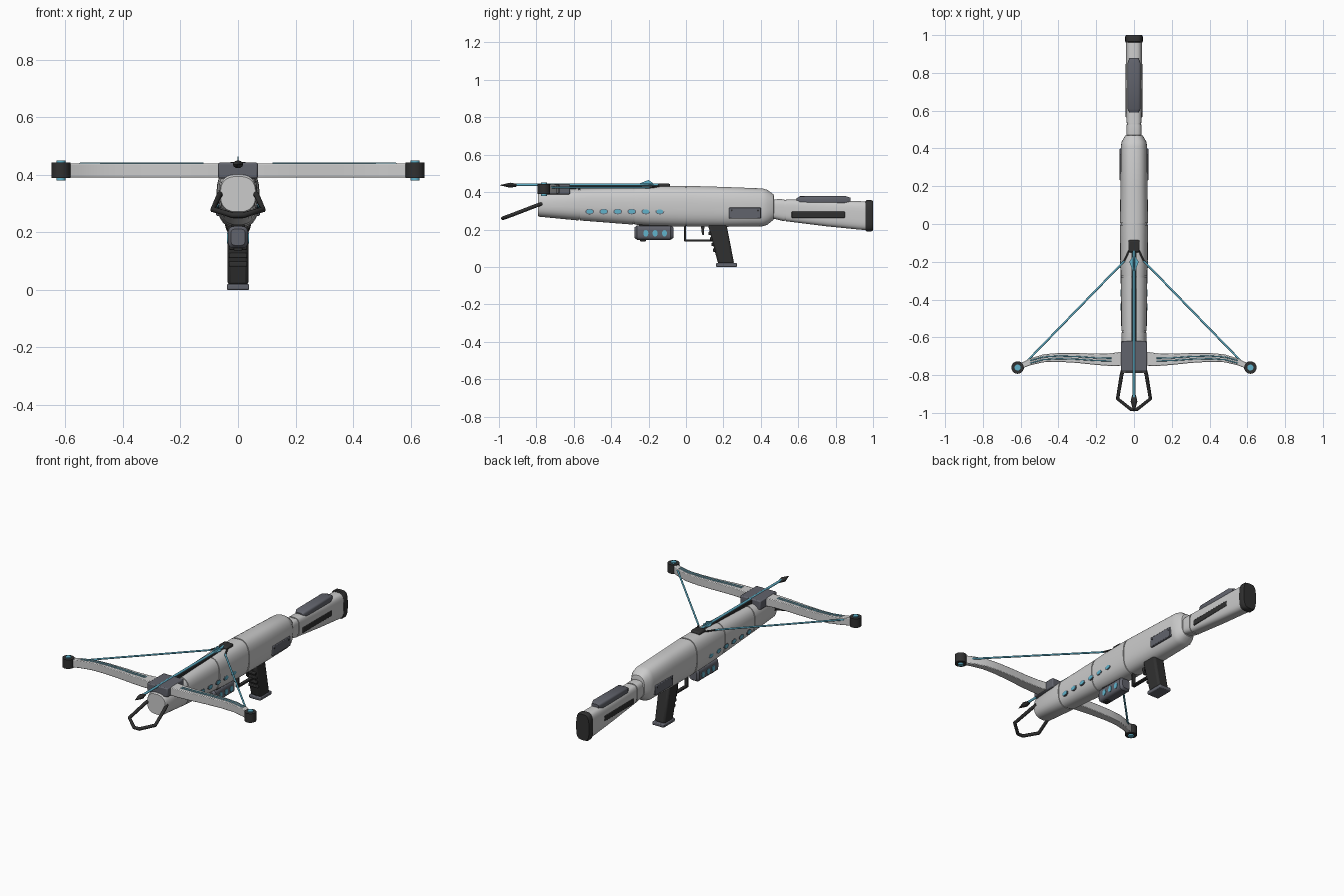
import bpy, bmesh, math
from mathutils import Vector

if "Cube" in bpy.data.objects:
    bpy.data.objects.remove(bpy.data.objects["Cube"])


def material(name, c):
    m = bpy.data.materials.new(name)
    m.diffuse_color = (*c, 1)
    m.use_nodes = True
    m.node_tree.nodes["Principled BSDF"].inputs["Base Color"].default_value = m.diffuse_color
    return m


LIGHT = material("light_shell", (0.62, 0.62, 0.63))
MID = material("slate", (0.12, 0.125, 0.15))
DARK = material("black_rubber", (0.03, 0.03, 0.03))
BLUE = material("blue_glow", (0.12, 0.45, 0.6))


def finish(name, bm, mat, bevel=0.0, angle=35):
    bmesh.ops.recalc_face_normals(bm, faces=bm.faces)
    me = bpy.data.meshes.new(name)
    bm.to_mesh(me)
    bm.free()
    me.shade_smooth()
    me.set_sharp_from_angle(angle=math.radians(angle))
    ob = bpy.data.objects.new(name, me)
    bpy.context.collection.objects.link(ob)
    me.materials.append(mat)
    if bevel:
        b = ob.modifiers.new("bevel", 'BEVEL')
        b.width, b.segments, b.limit_method = bevel, 2, 'ANGLE'
    return ob


def loft(name, sections, mat, n=2.6, seg=32, bevel=0.0):
    """Rounded sections (y, half width, z low, z high) joined along y."""
    bm = bmesh.new()
    rings = []
    for y, hw, z0, z1 in sections:
        ring = []
        for i in range(seg):
            t = 2 * math.pi * (i + 0.5) / seg
            c, s = math.cos(t), math.sin(t)
            x = math.copysign(abs(c) ** (2 / n), c) * hw
            z = (z0 + z1) / 2 + math.copysign(abs(s) ** (2 / n), s) * (z1 - z0) / 2
            ring.append(bm.verts.new((x, y, z)))
        rings.append(ring)
    for a, b in zip(rings, rings[1:]):
        for i in range(seg):
            j = (i + 1) % seg
            bm.faces.new((a[i], a[j], b[j], b[i]))
    bm.faces.new(rings[0])
    bm.faces.new(rings[-1])
    return finish(name, bm, mat, bevel)


def prism(name, pts, axis, lo, hi, mat, bevel=0.0):
    """Outline extruded along x (points are y,z) or z (points are x,y)."""
    bm = bmesh.new()
    at = (lambda p, d: (d, *p)) if axis == 'x' else (lambda p, d: (*p, d))
    a = [bm.verts.new(at(p, lo)) for p in pts]
    b = [bm.verts.new(at(p, hi)) for p in pts]
    bm.faces.new(a)
    bm.faces.new(b)
    for i in range(len(pts)):
        j = (i + 1) % len(pts)
        bm.faces.new((a[i], a[j], b[j], b[i]))
    return finish(name, bm, mat, bevel)


def box(name, x, y, z, mat, bevel=0.004):
    return prism(name, [(x[0], y[0]), (x[1], y[0]), (x[1], y[1]), (x[0], y[1])], 'z', *z, mat, bevel)


def cone(name, a, b, r1, r2, mat, seg=24, scale=(1, 1, 1)):
    a, b = Vector(a), Vector(b)
    bm = bmesh.new()
    bmesh.ops.create_cone(bm, cap_ends=True, segments=seg, radius1=r1, radius2=r2, depth=(b - a).length)
    bmesh.ops.rotate(bm, verts=bm.verts, matrix=(b - a).to_track_quat('Z', 'Y').to_matrix())
    bmesh.ops.scale(bm, verts=bm.verts, vec=scale)
    bmesh.ops.translate(bm, verts=bm.verts, vec=(a + b) / 2)
    return finish(name, bm, mat)


def tube(name, pts, r, mat):
    cu = bpy.data.curves.new(name, 'CURVE')
    cu.dimensions, cu.bevel_depth, cu.bevel_resolution, cu.use_fill_caps = '3D', r, 2, True
    sp = cu.splines.new('POLY')
    sp.points.add(len(pts) - 1)
    for p, q in zip(sp.points, pts):
        p.co = (*q, 1)
    cu.materials.append(mat)
    ob = bpy.data.objects.new(name, cu)
    bpy.context.collection.objects.link(ob)
    bpy.ops.object.select_all(action='DESELECT')
    ob.select_set(True)
    bpy.context.view_layer.objects.active = ob
    bpy.ops.object.convert(target='MESH')


def groove(y, hw, z0, z1):
    d = 0.004
    return [(y - d, hw, z0, z1), (y - d, hw - d, z0 + d, z1 - d),
            (y + d, hw - d, z0 + d, z1 - d), (y + d, hw, z0, z1)]


# Main body with panel seams, and stock
loft("body", [(-0.79, 0.061, 0.272, 0.395), (-0.783, 0.064, 0.268, 0.402)]
     + groove(-0.57, 0.067, 0.248, 0.42) + groove(-0.28, 0.07, 0.226, 0.43)
     + [(-0.2, 0.073, 0.22, 0.434)] + groove(0.0, 0.075, 0.215, 0.434)
     + [(0.2, 0.072, 0.214, 0.428), (0.41, 0.07, 0.217, 0.42), (0.435, 0.066, 0.225, 0.412),
        (0.468, 0.047, 0.252, 0.388), (0.47, 0.04, 0.26, 0.38)], LIGHT)
loft("stock", [(0.46, 0.04, 0.26, 0.36), (0.5, 0.041, 0.25, 0.363)]
     + groove(0.53, 0.041, 0.244, 0.361)
     + [(0.75, 0.042, 0.217, 0.355), (0.92, 0.043, 0.2, 0.352), (0.97, 0.043, 0.196, 0.35)], LIGHT, 3.5)
loft("butt_pad", [(0.96, 0.044, 0.194, 0.352), (0.966, 0.047, 0.19, 0.357),
                  (0.99, 0.047, 0.19, 0.357), (1.0, 0.043, 0.195, 0.352)], DARK, 3.5)
loft("cheek_rest", [(0.59, 0.024, 0.342, 0.366), (0.61, 0.035, 0.335, 0.378),
                    (0.85, 0.035, 0.335, 0.38), (0.88, 0.024, 0.342, 0.37)], MID, 4)

# Bow mount, bolt rail and latch
box("bow_mount", (-0.069, 0.069), (-0.78, -0.62), (0.388, 0.443), MID, 0.006)
box("bolt_rail", (-0.014, 0.014), (-0.63, -0.13), (0.41, 0.435), DARK, 0.002)
box("string_latch", (-0.03, 0.03), (-0.15, -0.085), (0.42, 0.446), DARK, 0.008)

# Bolt with head and three fins
cone("bolt_shaft", (0, -0.93, 0.44), (0, -0.14, 0.44), 0.007, 0.007, BLUE, 12)
cone("bolt_collar", (0, -0.94, 0.437), (0, -0.905, 0.437), 0.018, 0.01, DARK, 12, (1, 1, 0.75))
cone("bolt_head", (0, -0.995, 0.437), (0, -0.94, 0.437), 0.001, 0.018, DARK, 12, (1, 1, 0.75))
fin = [(-0.265, 0.44), (-0.2, 0.465), (-0.165, 0.44)]
prism("top_fin", fin, 'x', -0.002, 0.002, BLUE)
for s in (1, -1):
    prism("side_fin", [(s * (z - 0.44), y) for y, z in fin], 'z', 0.438, 0.442, BLUE)

# Limbs, cams and strings
path = [(0.05, -0.712, 0.075), (0.12, -0.718, 0.068), (0.2, -0.716, 0.06), (0.3, -0.709, 0.053),
        (0.4, -0.706, 0.047), (0.48, -0.711, 0.042), (0.55, -0.73, 0.036), (0.615, -0.758, 0.03)]
for s in (1, -1):
    outline = [(s * x, y + w / 2) for x, y, w in path] + [(s * x, y - w / 2) for x, y, w in reversed(path)]
    prism("bow_limb", outline, 'z', 0.391, 0.44, LIGHT, 0.004)
    for off in (-0.007, 0.007):
        tube("limb_glow_strip", [(s * x, y + off, 0.44) for x, y, w in path[1:-1]], 0.003, BLUE)
    c = (s * 0.616, -0.76)
    cone("bow_cam", (*c, 0.389), (*c, 0.444), 0.033, 0.033, DARK, 32)
    cone("cam_pin", (*c, 0.38), (*c, 0.451), 0.016, 0.016, BLUE)
    tube("bow_string", [(s * 0.575, -0.735, 0.425), (s * 0.05, -0.195, 0.425)], 0.0055, BLUE)
    tube("string_catch", [(s * 0.055, -0.2, 0.425), (s * 0.02, -0.13, 0.43)], 0.005, DARK)

    # Side vents, panels and strips
    for i in range(6):
        y = -0.515 + i * 0.075
        x = 0.0675 + 0.005 * i / 5
        for nm, r, d, m in (("vent_rim", 0.024, 0.0, MID), ("vent_glow", 0.018, 0.002, BLUE)):
            cone(nm, (s * (x - 0.012), y, 0.296), (s * (x + d), y, 0.296), r, r, m, 20, (1, 1, 0.62))
    box("side_panel", sorted((s * 0.055, s * 0.076)), (0.23, 0.4), (0.258, 0.317), MID)
    for y in (0.245, 0.385):
        cone("panel_bolt", (s * 0.07, y, 0.302), (s * 0.0775, y, 0.302), 0.005, 0.005, DARK, 10)
    box("stock_strip", sorted((s * 0.034, s * 0.0445)), (0.565, 0.85), (0.262, 0.296), DARK)
    for y in (-0.215, -0.165, -0.115):
        cone("module_light", (s * 0.03, y, 0.18), (s * 0.0375, y, 0.18), 0.018, 0.018, BLUE, 20, (1, 0.75, 1))

# Stirrup at the front
tube("foot_stirrup", [(-0.058, -0.77, 0.338), (-0.066, -0.8, 0.328), (-0.087, -0.925, 0.28), (-0.018, -0.98, 0.26),
                      (0.018, -0.98, 0.26), (0.087, -0.925, 0.28), (0.066, -0.8, 0.328), (0.058, -0.77, 0.338)],
     0.01, DARK)

# Under-barrel module
loft("lower_module", [(-0.275, 0.025, 0.155, 0.212), (-0.262, 0.035, 0.145, 0.222),
                      (-0.082, 0.035, 0.145, 0.222), (-0.068, 0.025, 0.155, 0.212)], MID, 4, 24)
box("module_mount", (-0.025, 0.025), (-0.25, -0.09), (0.2, 0.24), DARK)
box("module_foot", (-0.015, 0.015), (-0.245, -0.215), (0.137, 0.15), DARK, 0.002)

# Grip, finger ridges and base plate
prism("grip", [(0.115, 0.235), (0.215, 0.235), (0.258, 0.015), (0.172, 0.015)], 'x', -0.036, 0.036, DARK, 0.012)
for i in range(4):
    z = 0.09 + i * 0.03
    y = 0.172 - (z - 0.015) * 0.26
    box("finger_ridge", (-0.032, 0.032), (y - 0.009, y + 0.02), (z - 0.009, z + 0.009), DARK)
box("grip_base", (-0.039, 0.039), (0.16, 0.272), (0.0, 0.021), MID, 0.005)

# Trigger and guard
prism("trigger_guard", [(-0.01, 0.225), (-0.01, 0.137), (0.145, 0.137), (0.145, 0.147), (0.0, 0.147), (0.0, 0.225)],
      'x', -0.011, 0.011, DARK, 0.002)
prism("trigger", [(0.08, 0.22), (0.1, 0.22), (0.095, 0.19), (0.097, 0.17), (0.088, 0.17), (0.083, 0.19)],
      'x', -0.006, 0.006, DARK)
